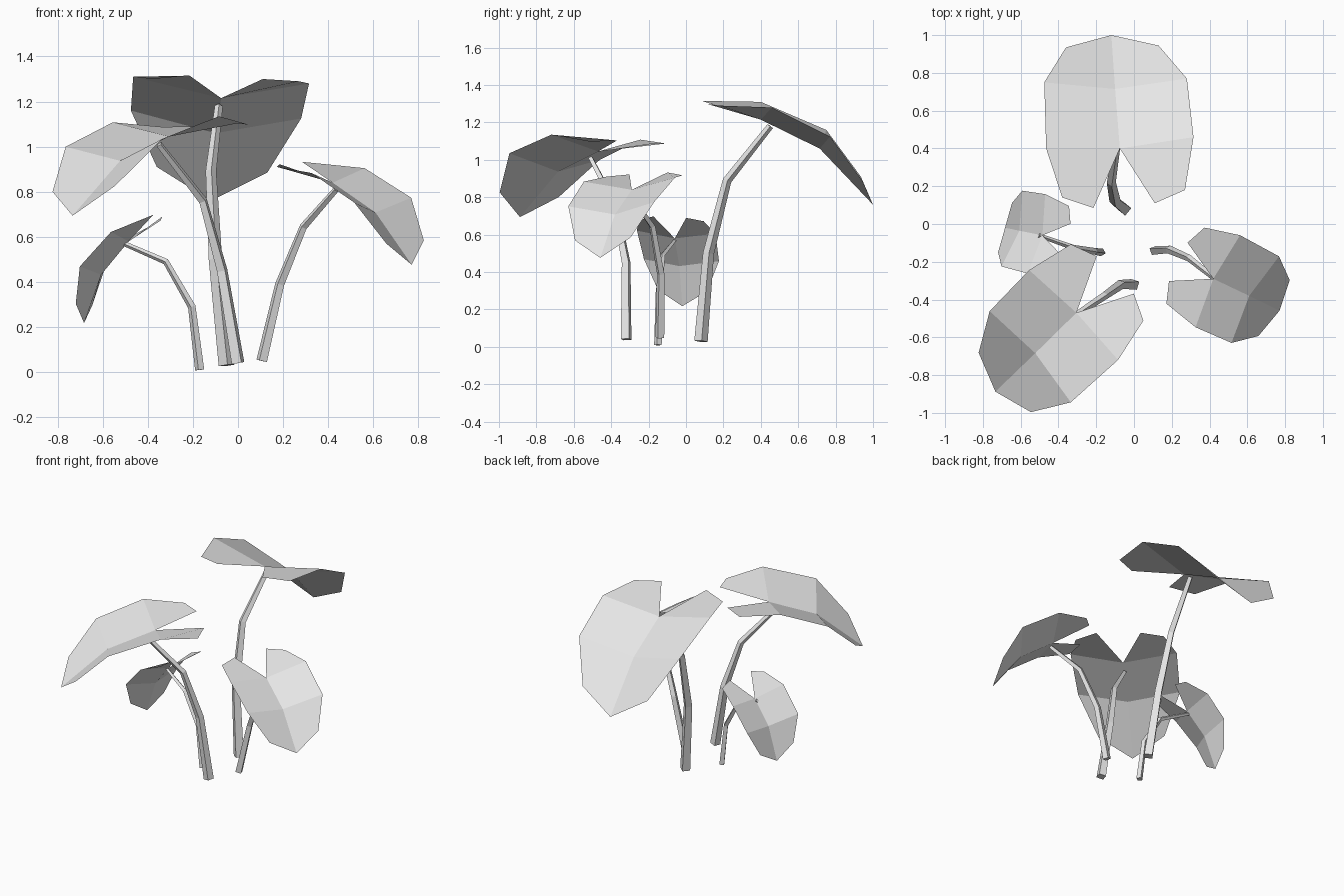
import bpy, bmesh, math
from mathutils import Matrix, Vector

cube = bpy.data.objects.get("Cube")
if cube:
    bpy.data.objects.remove(cube, do_unlink=True)

mat = bpy.data.materials.new("pale_grey")
mat.use_nodes = True
grey = (0.8, 0.8, 0.8, 1)
mat.diffuse_color = grey
mat.node_tree.nodes["Principled BSDF"].inputs["Base Color"].default_value = grey

# Leaf template around its notch: rim from left lobe clockwise to right lobe
RIM = [(-.14, -.315, .10), (-.305, -.26, .085), (-.39, 0, .095), (-.40, .35, -.055),
       (-.285, .535, -.305), (-.045, .6, -.455), (.205, .545, -.33), (.355, .37, -.09),
       (.39, .06, .065), (.345, -.22, .075), (.185, -.29, .085)]
MIDRIB = (-.025, .315, -.155)
LEAN = math.radians(4)      # template midrib is slightly off the y axis


def finish(bm, name):
    mesh = bpy.data.meshes.new(name)
    bm.to_mesh(mesh)
    bm.free()
    mesh.materials.append(mat)
    obj = bpy.data.objects.new(name, mesh)
    bpy.context.collection.objects.link(obj)
    return obj


def leaf(name, notch, scale, width, turn, droop):
    """Thin folded leaf, pitched down by droop and turned about z (degrees)."""
    bm = bmesh.new()
    rim = [bm.verts.new(p) for p in RIM]
    centre = bm.verts.new(MIDRIB)
    heart = bm.verts.new((0, 0, 0))
    # lobe, shoulder and tip panels on each side
    bm.faces.new((rim[0], heart, rim[2], rim[1]))
    bm.faces.new((heart, centre, rim[3], rim[2]))
    bm.faces.new((centre, rim[5], rim[4], rim[3]))
    bm.faces.new((centre, rim[7], rim[6], rim[5]))
    bm.faces.new((heart, rim[8], rim[7], centre))
    bm.faces.new((heart, rim[10], rim[9], rim[8]))
    place = (Matrix.Translation(notch)
             @ Matrix.Rotation(math.radians(turn) + LEAN, 4, 'Z')
             @ Matrix.Rotation(math.radians(-droop), 4, 'X')
             @ Matrix.Diagonal((scale * width, scale, scale, 1))
             @ Matrix.Rotation(-LEAN, 4, 'Z'))
    bm.transform(place)
    bmesh.ops.recalc_face_normals(bm, faces=bm.faces)
    bm.normal_update()
    if sum(f.normal.z for f in bm.faces) < 0:
        bmesh.ops.reverse_faces(bm, faces=bm.faces)
    return finish(bm, name)


def stem(name, path, base, tip):
    """Four-sided tapering stalk swept along a short path."""
    pts = [Vector(p) for p in path]
    bend = pts[-1] - pts[0]
    side0 = Vector((-bend.y, bend.x, 0)).normalized()
    bm = bmesh.new()
    rings = []
    last = len(pts) - 1
    for i, p in enumerate(pts):
        along = (pts[min(i + 1, last)] - pts[max(i - 1, 0)]).normalized()
        side = (side0 - along * side0.dot(along)).normalized()
        up = along.cross(side)
        r = base + (tip - base) * i / last
        rings.append([bm.verts.new(p + d * r) for d in (side, up, -side, -up)])
    for low, high in zip(rings, rings[1:]):
        for k in range(4):
            n = (k + 1) % 4
            bm.faces.new((low[k], low[n], high[n], high[k]))
    bm.faces.new(rings[0][::-1])
    bm.faces.new(rings[-1])
    bmesh.ops.recalc_face_normals(bm, faces=bm.faces)
    return finish(bm, name)


# Large back leaf and stalk
leaf("back_leaf", (-.075, .40, 1.215), 1, 1, 0, 0)
stem("back_stem", [(-.05, .08, .03), (-.10, .12, .5), (-.12, .22, .89), (-.085, .45, 1.18)], .036, .018)

# Front leaf on the right
leaf("front_leaf", (-.305, -.47, 1.045), .92, .93, 130, -6.7)
stem("front_stem", [(0, -.32, .04), (-.07, -.32, .45), (-.155, -.38, .76), (-.35, -.51, 1.01)], .032, .015)

# Medium leaf on the left
leaf("left_leaf", (.42, -.29, .84), .706, .98, -120, 6)
stem("left_stem", [(.105, -.14, .05), (.185, -.135, .39), (.29, -.18, .645), (.435, -.295, .81)], .026, .014)

# Small drooping leaf on the right
leaf("small_leaf", (-.485, -.06, .58), .55, 1, 74, 23.8)
stem("small_stem", [(-.17, -.15, .01), (-.205, -.145, .29), (-.32, -.125, .49), (-.505, -.06, .57)], .021, .011)
